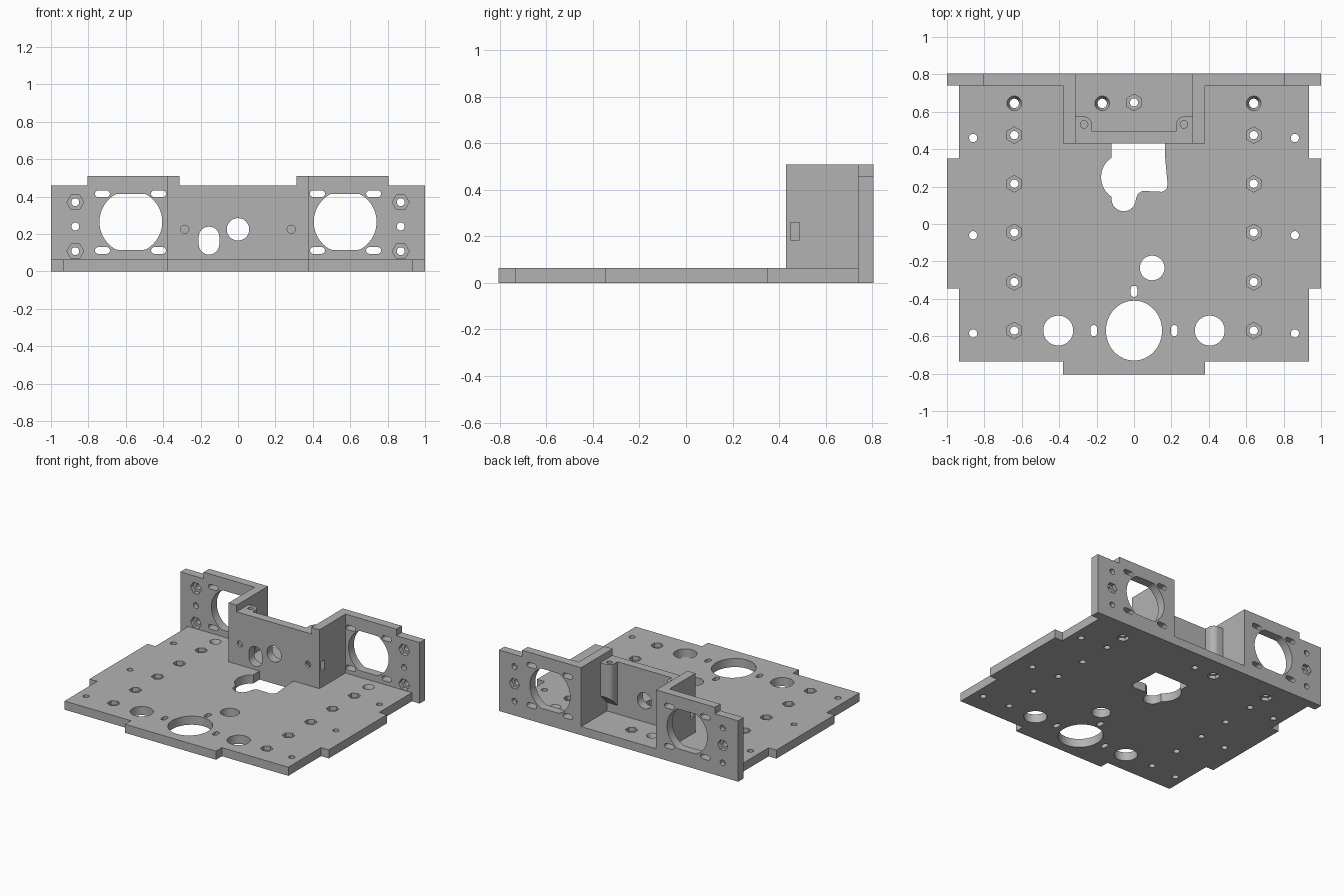
import bpy, bmesh, math

if "Cube" in bpy.data.objects:
    bpy.data.objects.remove(bpy.data.objects["Cube"])

grey = bpy.data.materials.new("light grey")
grey.diffuse_color = (0.45, 0.45, 0.45, 1)
grey.use_nodes = True
grey.node_tree.nodes["Principled BSDF"].inputs["Base Color"].default_value = grey.diffuse_color


# ---- profile helpers ----
def arc(cx, cy, r, a0, a1, n=12):
    return [(cx + r * math.cos(math.radians(a0 + (a1 - a0) * i / n)),
             cy + r * math.sin(math.radians(a0 + (a1 - a0) * i / n))) for i in range(n + 1)]


def circle(cx, cy, r, n=32, rot=0, ry=None):
    ry = ry or r
    return [(cx + r * math.cos(rot + math.tau * i / n),
             cy + ry * math.sin(rot + math.tau * i / n)) for i in range(n)]


def hexagon(cx, cy, r, rot=0):
    return circle(cx, cy, r, 6, rot)


def rect(x0, y0, x1, y1):
    return [(x0, y0), (x1, y0), (x1, y1), (x0, y1)]


def slot(cx, cy, w, h):
    r, d = min(w, h) / 2, abs(w - h) / 2
    if w > h:
        return arc(cx + d, cy, r, -90, 90) + arc(cx - d, cy, r, 90, 270)
    return arc(cx, cy + d, r, 0, 180) + arc(cx, cy - d, r, 180, 360)


def prism(bm, pts, a, b, axis="z", end=None):
    """Extrude a profile from a to b along z or y; end is an optional second profile."""
    place = (lambda p, t: (p[0], p[1], t)) if axis == "z" else (lambda p, t: (p[0], t, p[1]))
    lo = [bm.verts.new(place(p, a)) for p in pts]
    hi = [bm.verts.new(place(p, b)) for p in (end or pts)]
    n = len(pts)
    bm.faces.new(lo)
    bm.faces.new(hi)
    for i in range(n):
        bm.faces.new((lo[i], lo[(i + 1) % n], hi[(i + 1) % n], hi[i]))


def make(name, bm):
    bmesh.ops.recalc_face_normals(bm, faces=bm.faces)
    me = bpy.data.meshes.new(name)
    bm.to_mesh(me)
    bm.free()
    ob = bpy.data.objects.new(name, me)
    bpy.context.collection.objects.link(ob)
    me.materials.append(grey)
    return ob


def activate(ob):
    bpy.ops.object.select_all(action="DESELECT")
    ob.select_set(True)
    bpy.context.view_layer.objects.active = ob


def cut(ob, bm):
    tool = make("cutter", bm)
    tool.hide_render = True
    mod = ob.modifiers.new("cut", "BOOLEAN")
    mod.operation, mod.solver, mod.object = "DIFFERENCE", "EXACT", tool
    activate(ob)
    bpy.ops.object.modifier_apply(modifier=mod.name)
    bpy.data.objects.remove(tool)


def finish(ob):
    activate(ob)
    bpy.ops.object.shade_smooth_by_angle(angle=math.radians(30))


T = 0.065          # plate thickness
SIDES = (-1, 1)

# ---- base plate with side and front tabs ----
half = [(0.38, -0.805), (0.38, -0.735), (0.935, -0.735), (0.935, -0.345),
        (1, -0.345), (1, 0.35), (0.935, 0.35), (0.935, 0.74)]
bm = bmesh.new()
prism(bm, half + [(-x, y) for x, y in reversed(half)], 0, T)
base = make("base_plate", bm)

holes, pockets = bmesh.new(), bmesh.new()
outlines = [circle(0, -0.57, 0.15, 64, ry=0.16), circle(0.097, -0.235, 0.066),
            slot(0, -0.36, 0.035, 0.06), circle(0, 0.65, 0.022)]
nuts = [(0, 0.65)]
sinks = [(-0.17, 0.645)]
for s in SIDES:
    outlines += [circle(s * 0.405, -0.57, 0.08, 48), slot(s * 0.215, -0.57, 0.035, 0.06)]
    outlines += [circle(s * 0.86, y, 0.022) for y in (0.46, -0.06, -0.585)]
    nuts += [(s * 0.64, y) for y in (0.475, 0.215, -0.045, -0.31, -0.57)]
    sinks.append((s * 0.64, 0.645))
outlines += [circle(x, y, 0.022) for x, y in nuts[1:]]
outlines += [circle(x, y, 0.025) for x, y in sinks]
# irregular cable opening
outlines.append([(-0.12, 0.43)] + arc(-0.05, 0.25, 0.126, 124, 236)
                + arc(-0.055, 0.133, 0.065, 180, 360)
                + [(0.02, 0.16), (0.045, 0.177), (0.15, 0.172), (0.173, 0.185),
                   (0.18, 0.21), (0.165, 0.37), (0.165, 0.43)])
for o in outlines:
    prism(holes, o, -0.1, 0.2)
for x, y in nuts:
    prism(pockets, hexagon(x, y, 0.044, math.pi / 6), 0.033, 0.1)
for x, y in sinks:
    prism(pockets, circle(x, y, 0.025), 0.035, T + 0.005, end=circle(x, y, 0.042))
    prism(pockets, hexagon(x, y, 0.044, math.pi / 6), -0.02, 0.025)
cut(base, holes)
cut(base, pockets)
finish(base)

# ---- rear wall, low between the two sensor panels ----
half = [(1, 0), (1, 0.46), (0.805, 0.46), (0.805, 0.51), (0.313, 0.51), (0.313, T)]
bm = bmesh.new()
prism(bm, half + [(-x, z) for x, z in reversed(half)], 0.74, 0.805, "y")
wall = make("rear_wall", bm)

holes, pockets = bmesh.new(), bmesh.new()
for s in SIDES:
    # round window flattened at top and bottom
    prism(holes, [(x, min(0.415, max(0.115, z))) for x, z in circle(s * 0.573, 0.265, 0.168, 64)],
          0.6, 0.9, "y")
    for x in (0.425, 0.725):
        for z in (0.415, 0.112):
            prism(holes, slot(s * x, z, 0.08, 0.036), 0.6, 0.9, "y")
    for z in (0.37, 0.24, 0.108):
        prism(holes, circle(s * 0.87, z, 0.021), 0.6, 0.9, "y")
    for z in (0.37, 0.108):
        prism(pockets, hexagon(s * 0.87, z, 0.045), 0.7, 0.772, "y")
    prism(pockets, hexagon(s * 0.87, 0.24, 0.042), 0.775, 0.85, "y")
cut(wall, holes)
cut(wall, pockets)
finish(wall)

# ---- recess front wall ----
bm = bmesh.new()
prism(bm, rect(-0.313, 0.43, 0.313, 0.495), T, 0.46)
front = make("recess_front_wall", bm)
holes, traps = bmesh.new(), bmesh.new()
prism(holes, circle(0, 0.225, 0.06, 48), 0.3, 0.6, "y")
prism(holes, slot(-0.155, 0.165, 0.11, 0.15), 0.3, 0.6, "y")
for s in SIDES:
    prism(holes, circle(s * 0.285, 0.225, 0.022), 0.3, 0.6, "y")
    prism(traps, rect(s * 0.25, 0.45, s * 0.45, 0.488), 0.185, 0.26)
cut(front, holes)
cut(front, traps)
finish(front)

# ---- recess side walls and screw bosses ----
for s, side in zip(SIDES, ("left", "right")):
    bm = bmesh.new()
    prism(bm, rect(s * 0.313, 0.43, s * 0.38, 0.74), T, 0.51)
    wall = make(side + "_recess_wall", bm)
    trap = bmesh.new()
    prism(trap, rect(s * 0.25, 0.45, s * 0.45, 0.488), 0.185, 0.26)
    cut(wall, trap)
    finish(wall)

    bm = bmesh.new()
    prof = [(0.313, 0.495), (0.313, 0.575)] + arc(0.27, 0.53, 0.045, 90, 180) + [(0.225, 0.495)]
    prism(bm, [(s * x, y) for x, y in prof], 0.13, 0.46)
    for v in bm.verts:                      # sloped underside
        if v.co.z < 0.2:
            v.co.z += (v.co.y - 0.495) * 1.0
    boss = make(side + "_screw_boss", bm)
    bore = bmesh.new()
    prism(bore, circle(s * 0.267, 0.532, 0.02), 0.3, 0.6)
    cut(boss, bore)
    finish(boss)
